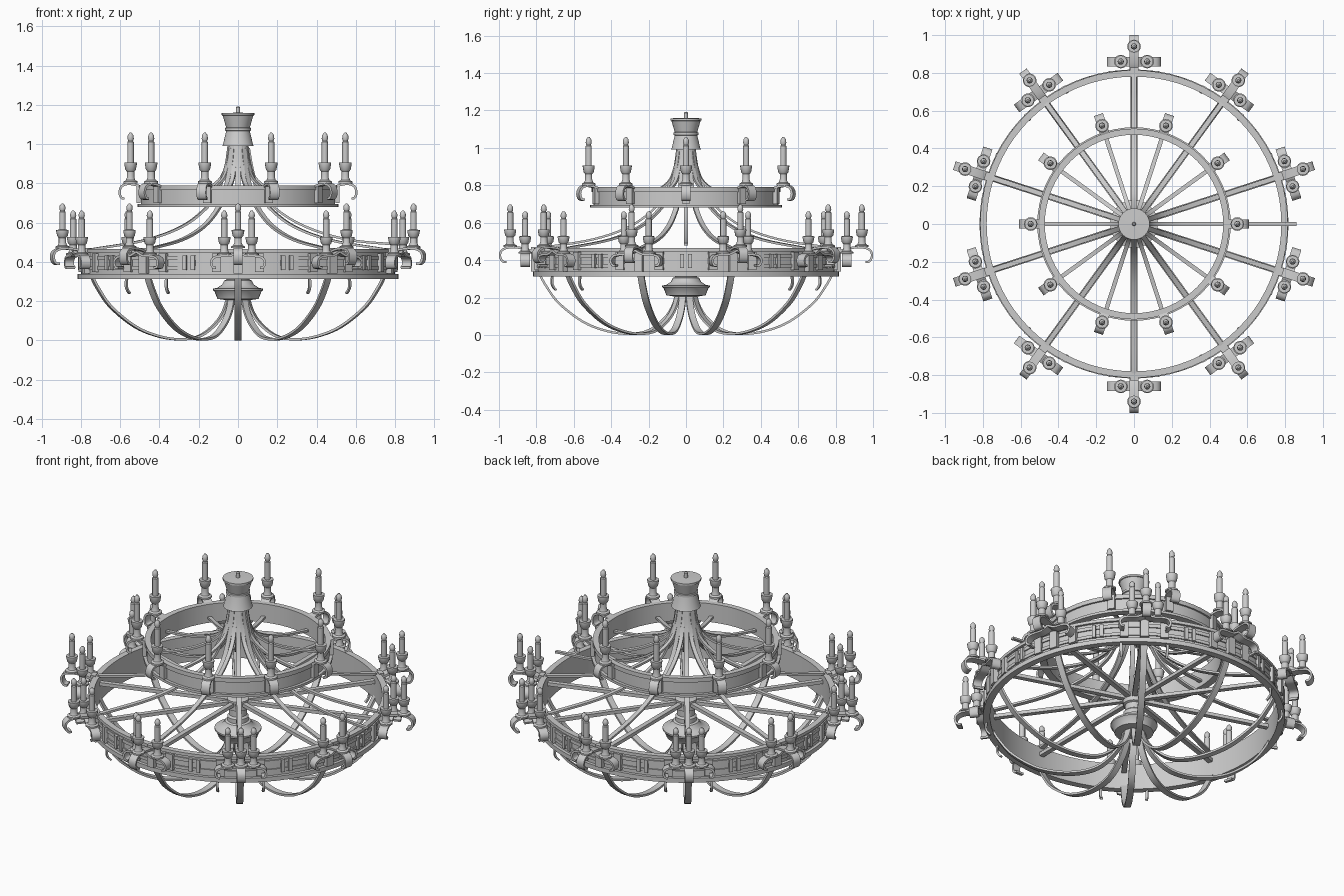
import bpy, bmesh
from math import pi, sin, cos, radians
from mathutils import Matrix, Vector

if "Cube" in bpy.data.objects:
    bpy.data.objects.remove(bpy.data.objects["Cube"])


def finish(bm, name, angle=35):
    bmesh.ops.recalc_face_normals(bm, faces=bm.faces)
    me = bpy.data.meshes.new(name)
    bm.to_mesh(me)
    bm.free()
    ob = bpy.data.objects.new(name, me)
    bpy.context.collection.objects.link(ob)
    bpy.ops.object.select_all(action='DESELECT')
    ob.select_set(True)
    bpy.context.view_layer.objects.active = ob
    bpy.ops.object.shade_smooth_by_angle(angle=radians(angle))
    return ob


def lathe(name, prof, n=24, closed=False):
    """Revolve (radius, z) points round z; closed makes a hoop section."""
    bm = bmesh.new()
    rings = [[bm.verts.new((r * cos(2 * pi * i / n), r * sin(2 * pi * i / n), z))
              for i in range(n)] for r, z in prof]
    m = len(rings)
    for k in range(m if closed else m - 1):
        a, b = rings[k], rings[(k + 1) % m]
        for i in range(n):
            j = (i + 1) % n
            bm.faces.new((a[i], a[j], b[j], b[i]))
    if not closed:
        bm.faces.new(rings[0])
        bm.faces.new(rings[-1])
    return finish(bm, name)


def smooth(pts, sub=5):
    """Catmull-Rom through 2D points."""
    p = [Vector(q) for q in pts]
    p = [2 * p[0] - p[1]] + p + [2 * p[-1] - p[-2]]
    out = []
    for i in range(1, len(p) - 2):
        a, b, c, d = p[i - 1:i + 3]
        for s in range(sub):
            t = s / sub
            out.append(0.5 * (2 * b + (c - a) * t + (2 * a - 5 * b + 4 * c - d) * t * t
                              + (3 * b - a - 3 * c + d) * t ** 3))
    return out + [p[-2]]


def strap(name, pts, w, t):
    """Flat bar of width w (local y) and thickness t along an (x, z) path."""
    path = smooth(pts)
    bm = bmesh.new()
    rows = []
    for i, q in enumerate(path):
        d = (path[min(i + 1, len(path) - 1)] - path[max(i - 1, 0)]).normalized()
        nrm = Vector((-d.y, d.x)) * t / 2
        rows.append([bm.verts.new((q.x + s * nrm.x, y * w / 2, q.y + s * nrm.y))
                     for s, y in ((1, -1), (1, 1), (-1, 1), (-1, -1))])
    for a, b in zip(rows, rows[1:]):
        for i in range(4):
            j = (i + 1) % 4
            bm.faces.new((a[i], a[j], b[j], b[i]))
    bm.faces.new(rows[0])
    bm.faces.new(rows[-1])
    return finish(bm, name)


def box(name, x, y, z, sx, sy, sz):
    bm = bmesh.new()
    bmesh.ops.create_cube(bm, size=1, matrix=Matrix.Translation((x, y, z))
                          @ Matrix.Diagonal((sx, sy, sz, 1)))
    return finish(bm, name)


def place(ob, mats):
    """Move the object to the first matrix and add linked copies at the rest."""
    for i, m in enumerate(mats):
        o = ob if i == 0 else ob.copy()
        if i:
            bpy.context.collection.objects.link(o)
        o.matrix_world = m


def rot(deg):
    return Matrix.Rotation(radians(deg), 4, 'Z')


def move(x, y, z):
    return Matrix.Translation((x, y, z))


LOW = [rot(18 + 36 * k) for k in range(10)]
UP = [rot(36 * k) for k in range(10)]

# Hoops
lathe("lower_hoop", [(.78, .312), (.818, .312), (.818, .338), (.80, .338), (.80, .36), (.807, .36),
                     (.807, .378), (.80, .378), (.80, .41), (.807, .41), (.807, .43), (.80, .43),
                     (.80, .447), (.814, .447), (.814, .465), (.78, .465)], 80, True)
lathe("upper_hoop", [(.472, .68), (.512, .68), (.512, .695), (.495, .695), (.495, .765),
                     (.505, .765), (.505, .79), (.472, .79)], 64, True)

# Raised plates around the lower hoop
for dy in (-.022, .022):
    place(box("hoop_plate", .806, dy, .395, .02, .02, .075), UP)
for dy in (-.11, .11):
    place(box("hoop_clasp", .80, dy, .395, .02, .045, .095), LOW)

# Top canopy with stem
lathe("top_canopy", [(.08, .99), (.076, 1.0), (.06, 1.067), (.066, 1.069), (.066, 1.082),
                     (.06, 1.084), (.078, 1.145), (.083, 1.147), (.083, 1.158), (.01, 1.16),
                     (.01, 1.187), (.006, 1.192)], 32)

# Lower bowl and the spoke boss stacked on it
lathe("lower_bowl", [(.05, .445), (.06, .44), (.06, .385), (.048, .38), (.048, .345), (.058, .335),
                     (.058, .31), (.07, .305), (.08, .285), (.105, .268), (.127, .264),
                     (.127, .255), (.12, .25), (.105, .212), (.06, .205)], 32)

# Level spokes of the lower hoop
place(box("lower_spoke", .415, 0, .42, .75, .028, .02), LOW)

# Long straps
place(strap("lower_hoop_strap", [(.045, 1.0), (.065, .88), (.11, .76), (.17, .675), (.3, .58),
                                 (.5, .51), (.79, .463)], .026, .012), LOW)
place(strap("upper_hoop_strap", [(.045, 1.0), (.06, .9), (.1, .815), (.2, .755), (.33, .725),
                                 (.48, .71)], .022, .012), UP)
strap("extra_strap", [(.055, .98), (.08, .85), (.13, .73), (.3, .6), (.55, .515), (.86, .485)],
      .02, .012)
place(strap("bottom_strap", [(.785, .33), (.75, .265), (.68, .17), (.55, .07), (.42, .02),
                             (.3, .006), (.2, .025), (.12, .085), (.075, .15), (.05, .225)],
            .036, .012), LOW)

# Small hanging hooks under the lower hoop
place(strap("hanging_hook", [(.80, .33), (.805, .28), (.795, .255), (.78, .24)], .014, .01),
      [rot(a) for a in (45, 63, 117, 135, 225, 243, 297, 315)])

# Scroll brackets
place(strap("upper_bracket", [(.485, .775), (.515, .79), (.56, .797), (.592, .785),
                              (.603, .755), (.595, .728), (.578, .722)], .05, .012), UP)
place(box("upper_backplate", .507, 0, .745, .022, .04, .09), UP)
place(strap("lower_bracket", [(.80, .43), (.84, .455), (.90, .467), (.96, .465), (.99, .445),
                              (.993, .415), (.98, .393), (.96, .39)], .048, .012), LOW)
place(box("lower_backplate", .815, 0, .405, .028, .045, .13), LOW)
side = strap("side_bracket", [(0, .452), (.04, .432), (.085, .43), (.122, .422), (.137, .40),
                              (.13, .375), (.112, .37)], .05, .012)
place(side, [m @ move(.86, 0, 0) @ rot(s) for m in LOW for s in (90, -90)])

# Candles with cups; base of the stand sits at z = 0
stand = lathe("candle_cup", [(.036, 0), (.036, .01), (.024, .016), (.019, .03), (.019, .06),
                             (.027, .07), (.032, .098), (.032, .106), (.012, .107)], 16)
candle = lathe("candle", [(.0165, .10), (.0165, .21), (.012, .215), (.0165, .228),
                          (.014, .246), (.005, .258)], 12)
low_spots = [m @ move(*p) @ Matrix.Diagonal((1, 1, .88, 1)) for m in LOW
             for p in ((.94, 0, .47), (.86, .07, .434), (.86, -.07, .434))]
spots = [m @ move(.547, 0, .80) for m in UP] + low_spots
place(stand, spots)
place(candle, spots)
